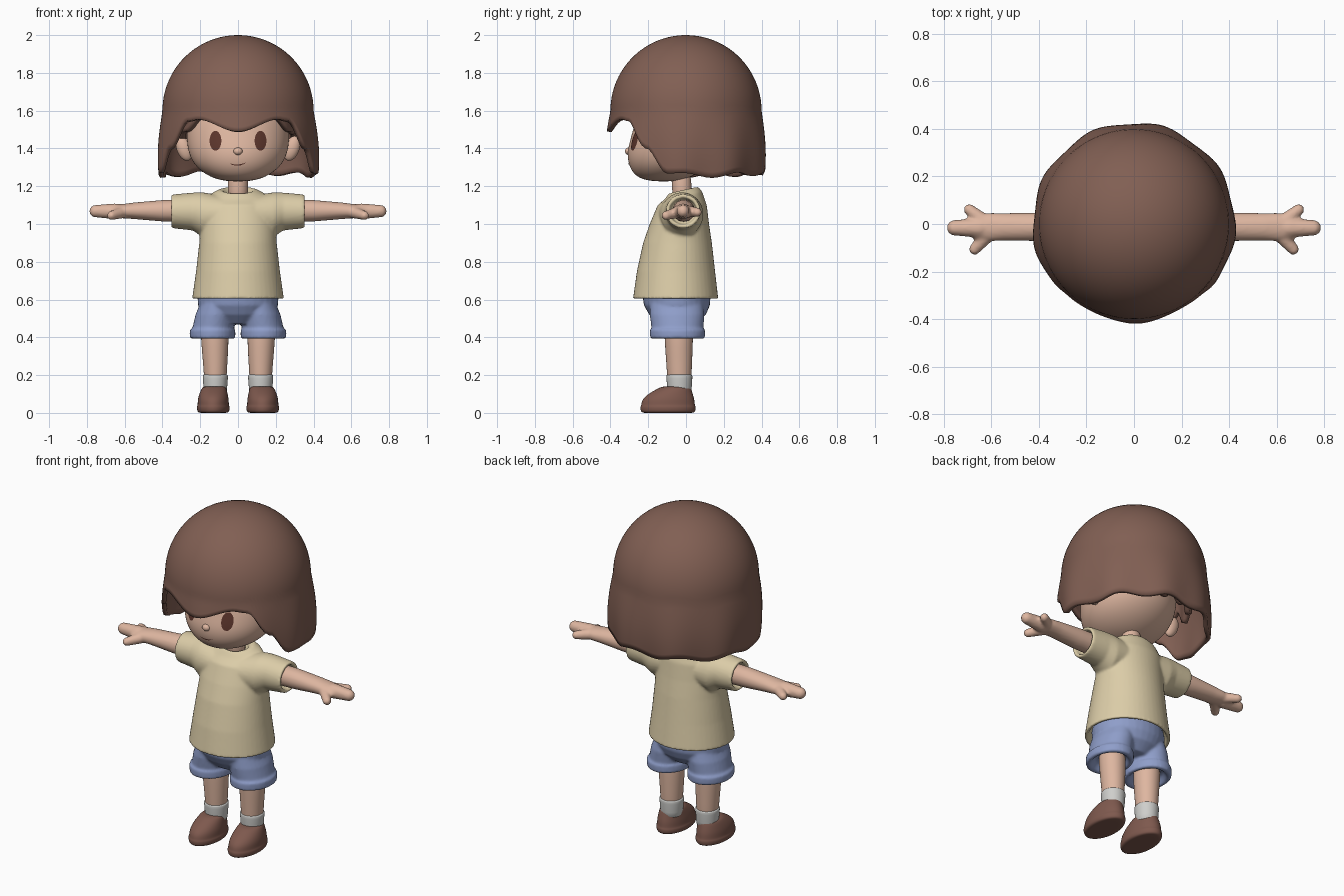
import bpy, bmesh, math
from mathutils import Matrix, Vector

cube = bpy.data.objects.get("Cube")
if cube:
    bpy.data.objects.remove(cube, do_unlink=True)


def material(name, rgb):
    m = bpy.data.materials.new(name)
    m.use_nodes = True
    m.diffuse_color = (*rgb, 1)
    bsdf = next(n for n in m.node_tree.nodes if n.type == 'BSDF_PRINCIPLED')
    bsdf.inputs["Base Color"].default_value = (*rgb, 1)
    bsdf.inputs["Roughness"].default_value = 0.8
    return m


HAIR = material("hair brown", (0.22, 0.115, 0.087))
SKIN = material("skin", (0.73, 0.468, 0.352))
SHIRT = material("shirt cream", (0.716, 0.61, 0.392))
DENIM = material("shorts blue", (0.275, 0.342, 0.59))
SOCK = material("sock white", (0.62, 0.62, 0.60))
SHOE = material("shoe brown", (0.21, 0.1, 0.076))
DARK = material("eye brown", (0.11, 0.037, 0.026))


def loft(bm, rings, axis='z', n=24):
    """Closed loft of ellipses: (position, centre u, centre v, radius u, radius v)."""
    rows = []
    for w, cu, cv, ru, rv in rings:
        row = []
        for k in range(n):
            a = math.tau * k / n
            u, v = cu + ru * math.cos(a), cv + rv * math.sin(a)
            row.append(bm.verts.new((u, v, w) if axis == 'z' else (w, u, v)))
        rows.append(row)
    for p, q in zip(rows, rows[1:]):
        for k in range(n):
            j = (k + 1) % n
            bm.faces.new((p[k], p[j], q[j], q[k]))
    bm.faces.new(rows[0][::-1])
    bm.faces.new(rows[-1])


def ball(bm, centre, radii, turn=0.0):
    m = Matrix.Translation(centre) @ Matrix.Rotation(turn, 4, 'Y') @ Matrix.Diagonal((*radii, 1))
    bmesh.ops.create_uvsphere(bm, u_segments=24, v_segments=16, radius=1, matrix=m)


def chain(bm, a, b, ra, rb, steps=10):
    """Tapered rounded finger made of overlapping balls."""
    for i in range(steps + 1):
        t = i / steps
        r = ra + (rb - ra) * t
        ball(bm, Vector(a).lerp(Vector(b), t), (r, r, r))


def finish(name, bm, mat, mirror=False, subsurf=0, voxel=0, closed=True):
    if closed:
        bmesh.ops.recalc_face_normals(bm, faces=bm.faces[:])
    me = bpy.data.meshes.new(name)
    bm.to_mesh(me)
    bm.free()
    me.materials.append(mat)
    me.polygons.foreach_set("use_smooth", [True] * len(me.polygons))
    ob = bpy.data.objects.new(name, me)
    bpy.context.scene.collection.objects.link(ob)
    if mirror:
        mod = ob.modifiers.new("mirror", 'MIRROR')
        mod.use_mirror_merge = False
    if subsurf:
        mod = ob.modifiers.new("subsurf", 'SUBSURF')
        mod.levels = mod.render_levels = subsurf
    if voxel:
        mod = ob.modifiers.new("remesh", 'REMESH')
        mod.mode, mod.voxel_size, mod.use_smooth_shade = 'VOXEL', voxel, True
        mod = ob.modifiers.new("smooth", 'SMOOTH')
        mod.factor, mod.iterations = 0.5, 5
    return ob


def lofted(name, rings, mat, **kw):
    bm = bmesh.new()
    loft(bm, rings)
    return finish(name, bm, mat, **kw)


# Head, neck, ears, nose
head = lofted("head", [
    (1.225, 0, -.12, .05, .05), (1.24, 0, -.12, .13, .13), (1.28, 0, -.1, .2, .19),
    (1.33, 0, -.08, .245, .23), (1.39, 0, -.06, .268, .253), (1.46, 0, -.045, .275, .248),
    (1.55, 0, -.03, .27, .24), (1.66, 0, 0, .22, .2), (1.74, 0, 0, .1, .1)], SKIN, subsurf=2)
lofted("neck", [(1.1, 0, -.02, .055, .053), (1.18, 0, -.02, .053, .051),
                (1.3, 0, -.03, .056, .056)], SKIN, subsurf=1)
bm = bmesh.new()
ball(bm, (.285, -.02, 1.4), (.04, .03, .068), .35)
finish("ears", bm, SKIN, mirror=True)
bm = bmesh.new()
ball(bm, (0, -.303, 1.385), (.024, .02, .02))
finish("nose", bm, SKIN)


def face_decal(name, bm, mirror=False):
    """Lay a flat shape onto the front of the head."""
    ob = finish(name, bm, DARK, closed=False)
    mod = ob.modifiers.new("wrap", 'SHRINKWRAP')
    mod.target, mod.wrap_method, mod.wrap_mode = head, 'PROJECT', 'ABOVE_SURFACE'
    mod.use_project_y, mod.use_positive_direction = True, True
    mod.offset = 0.003
    if mirror:
        ob.modifiers.new("mirror", 'MIRROR')


# Eyes
bm = bmesh.new()
centre = bm.verts.new((.118, -.6, 1.44))
rows = [[bm.verts.new((.118 + .031 * s * math.cos(math.tau * k / 24), -.6,
                       1.44 + .052 * s * math.sin(math.tau * k / 24))) for k in range(24)]
        for s in (.35, .7, 1)]
for k in range(24):
    j = (k + 1) % 24
    bm.faces.new((centre, rows[0][k], rows[0][j]))
    for p, q in zip(rows, rows[1:]):
        bm.faces.new((p[k], q[k], q[j], p[j]))
face_decal("eyes", bm, mirror=True)

# Mouth
bm = bmesh.new()
prev = None
for i in range(17):
    x = -.04 + .08 * i / 16
    z = 1.313 + 6 * x * x + .06 * x
    h = .001 + .0025 * math.sin(math.pi * i / 16)
    pair = bm.verts.new((x, -.6, z - h)), bm.verts.new((x, -.6, z + h))
    if prev:
        bm.faces.new((prev[0], pair[0], pair[1], prev[1]))
    prev = pair
face_decal("mouth", bm)


# Hair shells: a dome whose lower edge follows a height curve around the head
def hair(name, keys, radius, top, lobes, depth, thick, flare):
    def edge(deg):
        for (a, za), (b, zb) in zip(keys, keys[1:]):
            if deg <= b:
                t = (deg - a) / (b - a)
                return za + (zb - za) * t * t * (3 - 2 * t)
        return keys[-1][1]

    n, m = 128, 32
    bm = bmesh.new()
    pole = bm.verts.new((0, 0, top))
    rows = [[] for _ in range(m)]
    arc = radius * math.pi / 2
    for k in range(n):
        a = math.tau * k / n
        deg = min(math.degrees(a), 360 - math.degrees(a))
        side = min(max((deg - 70) / 20, 0), 1)
        bottom = edge(deg) + depth * side * math.sin(lobes * a)
        total = arc + top - radius - bottom
        for i, row in enumerate(rows):
            d = total * (i + 1) / m
            drop = max(d - arc, 0)
            if d < arc:
                r, z = radius * math.sin(d / radius), top - radius + radius * math.cos(d / radius)
            else:
                r, z = radius, top - radius - drop
            f = min(drop / .35, 1)
            r += flare * math.sin(math.pi * .75 * f) + .009 * f * math.sin(lobes * a + 1)
            row.append(bm.verts.new((r * math.sin(a), -r * math.cos(a), z)))
    for k in range(n):
        j = (k + 1) % n
        bm.faces.new((pole, rows[0][k], rows[0][j]))
        for p, q in zip(rows, rows[1:]):
            bm.faces.new((p[k], q[k], q[j], p[j]))
    ob = finish(name, bm, HAIR, closed=False)
    mod = ob.modifiers.new("thickness", 'SOLIDIFY')
    mod.thickness, mod.offset = thick, -1


hair("hair", [(0, 1.49), (32, 1.555), (42, 1.545), (60, 1.4), (76, 1.27), (95, 1.255),
              (180, 1.27)], .4, 2.0, 9, .012, .025, .025)
hair("inner_hair", [(0, 1.6), (40, 1.56), (65, 1.49), (90, 1.46), (115, 1.38), (180, 1.36)],
     .305, 1.88, 14, .02, .03, .01)

# Shirt: torso and sleeves fused, hollow at hem, cuffs and collar
bm = bmesh.new()
loft(bm, [(.66, 0, -.055, .2, .18), (.605, 0, -.055, .225, .208), (.602, 0, -.055, .243, .226),
          (.75, 0, -.053, .222, .207), (.9, 0, -.045, .205, .182), (1.0, 0, -.035, .198, .157),
          (1.1, 0, -.02, .19, .13), (1.15, 0, -.015, .155, .1), (1.18, 0, -.012, .1, .075),
          (1.177, 0, -.015, .078, .064), (1.13, 0, -.02, .06, .056)], n=48)
for v in bm.verts:
    if v.co.z > 1.12:
        v.co.z += .22 * (v.co.y + .02)
loft(bm, [(.08, -.03, 1.05, .12, .1), (.19, -.02, 1.05, .112, .118), (.24, -.015, 1.066, .098, .1),
          (.352, -.015, 1.067, .091, .089), (.352, -.015, 1.067, .073, .071),
          (.31, -.015, 1.067, .066, .064)], axis='x', n=32)
sleeve = [v for v in bm.verts][11 * 48:]
loft(bm, [(-.08, -.03, 1.05, .12, .1), (-.19, -.02, 1.05, .112, .118), (-.24, -.015, 1.066, .098, .1),
          (-.352, -.015, 1.067, .091, .089), (-.352, -.015, 1.067, .073, .071),
          (-.31, -.015, 1.067, .066, .064)], axis='x', n=32)
finish("shirt", bm, SHIRT, voxel=.008)

# Arms with three-fingered hands
bm = bmesh.new()
loft(bm, [(.27, -.012, 1.07, .06, .06), (.4, -.012, 1.07, .06, .057), (.55, -.012, 1.07, .058, .044),
          (.61, -.013, 1.068, .06, .038), (.66, -.015, 1.067, .05, .034),
          (.7, -.016, 1.067, .035, .03)], axis='x')
chain(bm, (.65, -.016, 1.067), (.754, -.016, 1.068), .042, .033)
chain(bm, (.63, .01, 1.066), (.692, .06, 1.062), .032, .024)
chain(bm, (.61, -.04, 1.062), (.67, -.106, 1.045), .032, .024)
finish("arms", bm, SKIN, mirror=True, voxel=.008)

# Shorts with turned-up cuffs
bm = bmesh.new()
loft(bm, [(.47, 0, -.045, .11, .1), (.52, 0, -.045, .185, .15), (.57, 0, -.048, .212, .175),
          (.62, 0, -.05, .215, .18), (.69, 0, -.05, .19, .165)], n=32)
for s in (1, -1):
    loft(bm, [(.43, .135 * s, -.045, .075, .085), (.393, .135 * s, -.045, .1, .118),
              (.393, .135 * s, -.045, .121, .145), (.44, .135 * s, -.045, .121, .147),
              (.446, .132 * s, -.045, .11, .137), (.52, .12 * s, -.047, .105, .145),
              (.58, .11 * s, -.05, .09, .14)], n=32)
finish("shorts", bm, DENIM, voxel=.008)

# Legs, socks and shoes
lofted("legs", [(.1, .12, -.035, .057, .06), (.2, .12, -.035, .06, .065), (.3, .121, -.037, .068, .071),
                (.4, .123, -.038, .074, .076), (.48, .125, -.04, .075, .078)],
       SKIN, mirror=True, subsurf=1)
lofted("socks", [(.08, .12, -.035, .062, .064), (.13, .12, -.035, .062, .065),
                 (.19, .12, -.035, .068, .07), (.203, .12, -.035, .067, .069),
                 (.203, .12, -.035, .058, .06)], SOCK, mirror=True, subsurf=1)
lofted("shoes", [(0, .131, -.095, .05, .11), (0, .131, -.095, .08, .14),
                 (.014, .131, -.095, .087, .147), (.034, .131, -.095, .088, .148),
                 (.04, .131, -.095, .083, .143), (.07, .131, -.094, .083, .14),
                 (.1, .13, -.083, .076, .12), (.13, .127, -.06, .066, .088),
                 (.143, .124, -.05, .055, .07)], SHOE, mirror=True, subsurf=2)
